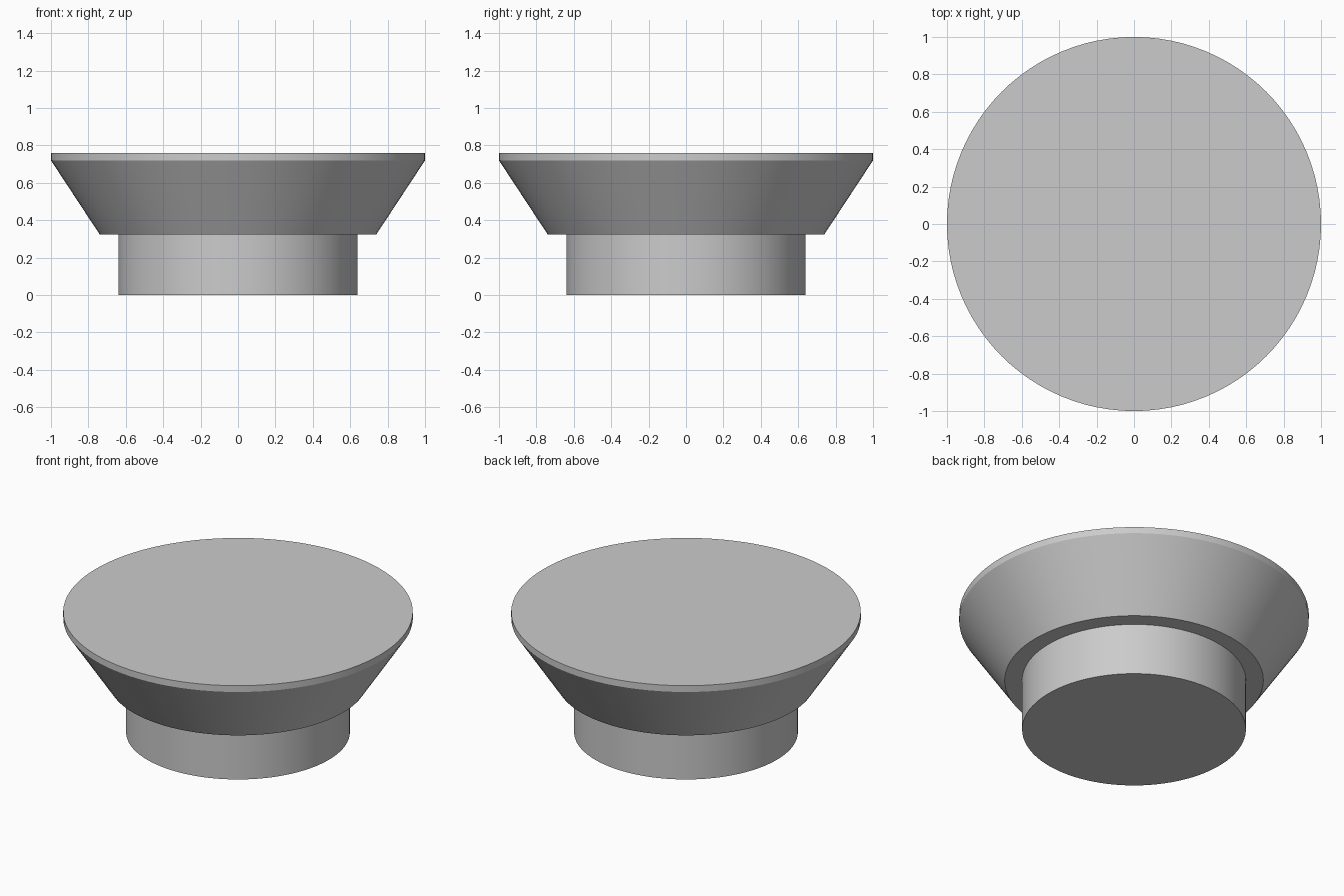
import bpy
import bmesh
import math

SEGMENTS = 96

cube = bpy.data.objects.get("Cube")
if cube:
    bpy.data.objects.remove(cube, do_unlink=True)

# One plain grey for the whole model
grey = bpy.data.materials.new("plain grey")
grey.use_nodes = True
colour = (0.6, 0.6, 0.6, 1.0)
grey.diffuse_color = colour
grey.node_tree.nodes["Principled BSDF"].inputs["Base Color"].default_value = colour


def turned_part(name, profile):
    """Closed solid of revolution from (radius, height) points, bottom to top."""
    bm = bmesh.new()
    rings = []
    for radius, z in profile:
        ring = []
        for i in range(SEGMENTS):
            a = math.tau * i / SEGMENTS
            ring.append(bm.verts.new((radius * math.cos(a), radius * math.sin(a), z)))
        rings.append(ring)
    for low, high in zip(rings, rings[1:]):
        for i in range(SEGMENTS):
            j = (i + 1) % SEGMENTS
            bm.faces.new((low[i], low[j], high[j], high[i]))
    bm.faces.new(reversed(rings[0]))
    bm.faces.new(rings[-1])
    mesh = bpy.data.meshes.new(name)
    bm.to_mesh(mesh)
    bm.free()
    mesh.materials.append(grey)
    obj = bpy.data.objects.new(name, mesh)
    bpy.context.collection.objects.link(obj)
    bpy.ops.object.select_all(action="DESELECT")
    obj.select_set(True)
    bpy.context.view_layer.objects.active = obj
    bpy.ops.object.shade_smooth_by_angle(angle=math.radians(25))
    return obj


# Round foot
turned_part("base_cylinder", [(0.64, 0), (0.64, 0.325)])

# Flared head with a thin upright rim
turned_part("flared_top", [(0.74, 0.325), (1.0, 0.72), (1.0, 0.76)])
